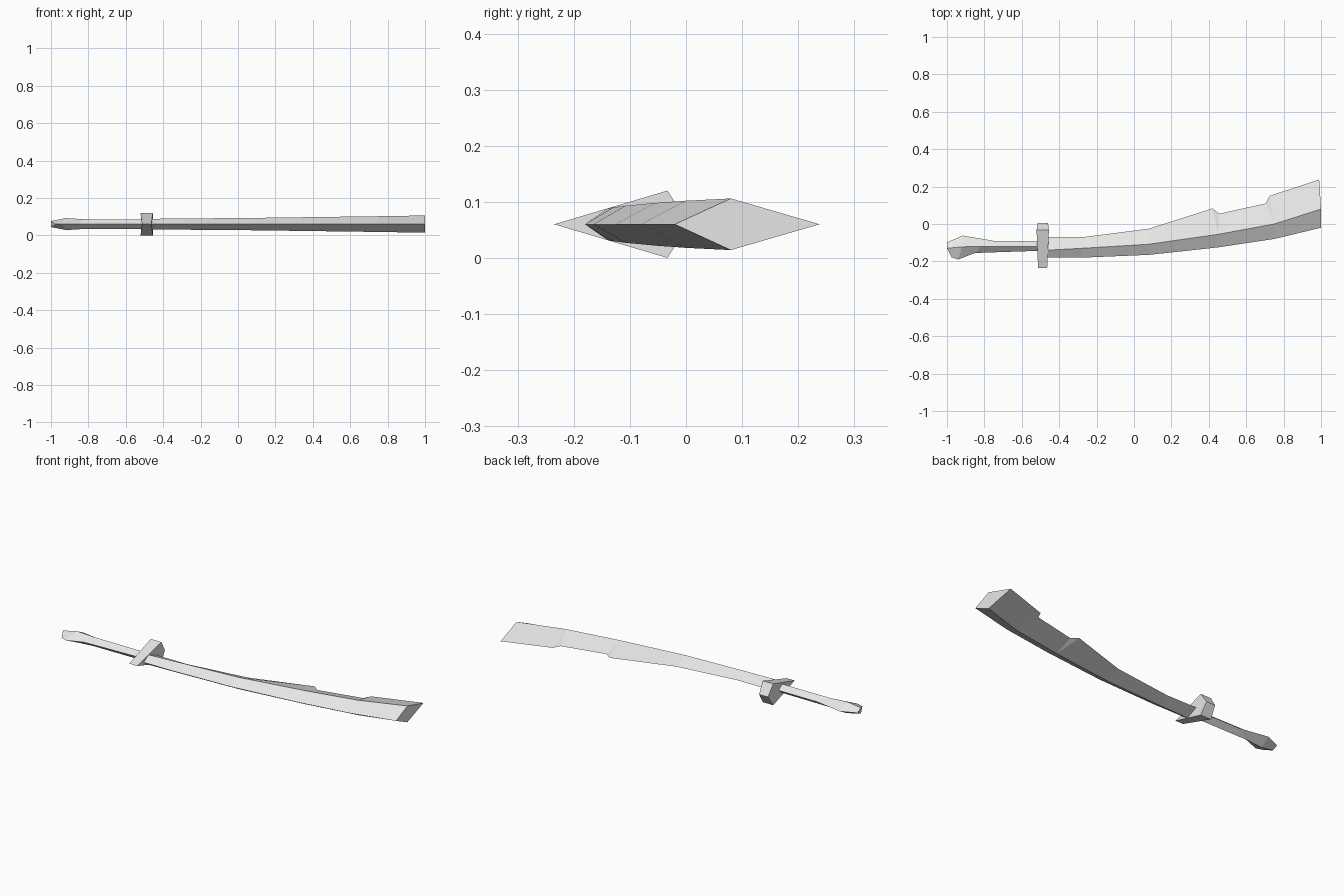
import bpy
import bmesh

cube = bpy.data.objects.get("Cube")
if cube:
    bpy.data.objects.remove(cube)

MID = 0.06  # height of the flat centre plane

steel = bpy.data.materials.new("light_grey")
steel.use_nodes = True
grey = (0.8, 0.8, 0.8, 1)
steel.diffuse_color = grey
steel.node_tree.nodes["Principled BSDF"].inputs["Base Color"].default_value = grey


def diamond_loft(name, stations):
    """Skin diamond sections: front edge, ridge, back edge (x, y) and half thickness."""
    bm = bmesh.new()
    rings = []
    for front, ridge, back, half in stations:
        points = [(*front, MID), (*ridge, MID + half), (*back, MID), (*ridge, MID - half)]
        rings.append([bm.verts.new(p) for p in points])
    for a, b in zip(rings, rings[1:]):
        for i in range(4):
            j = (i + 1) % 4
            bm.faces.new((a[i], a[j], b[j], b[i]))
    bm.faces.new(rings[0])
    bm.faces.new(rings[-1][::-1])
    # merge the stations that share a ridge, leaving triangles at the notches
    bmesh.ops.remove_doubles(bm, verts=bm.verts, dist=0.0005)
    bmesh.ops.recalc_face_normals(bm, faces=bm.faces)
    mesh = bpy.data.meshes.new(name)
    bm.to_mesh(mesh)
    bm.free()
    mesh.materials.append(steel)
    obj = bpy.data.objects.new(name, mesh)
    bpy.context.collection.objects.link(obj)
    return obj


# Curved blade with two notches along the back edge
diamond_loft("blade", [
    ((-0.47, -0.18), (-0.47, -0.14), (-0.47, -0.07), 0.028),
    ((-0.28, -0.18), (-0.28, -0.13), (-0.27, -0.07), 0.03),
    ((0.08, -0.165), (0.08, -0.108), (0.08, -0.025), 0.033),
    ((0.45, -0.125), (0.45, -0.055), (0.42, 0.083), 0.038),
    ((0.45, -0.125), (0.45, -0.055), (0.455, 0.055), 0.038),
    ((0.75, -0.08), (0.75, 0.0), (0.705, 0.11), 0.042),
    ((0.75, -0.08), (0.75, 0.0), (0.725, 0.15), 0.042),
    ((1.0, -0.02), (1.0, 0.08), (0.99, 0.238), 0.046),
])

# Grip flaring into the pommel
diamond_loft("handle", [
    ((-0.975, -0.178), (-1.0, -0.13), (-1.0, -0.098), 0.016),
    ((-0.94, -0.19), (-0.92, -0.122), (-0.915, -0.062), 0.032),
    ((-0.85, -0.155), (-0.82, -0.12), (-0.75, -0.09), 0.026),
    ((-0.5, -0.143), (-0.5, -0.12), (-0.5, -0.09), 0.025),
])

# Kite-shaped crossguard, a little wider at its upper and lower corners
diamond_loft("guard", [
    ((-0.513, -0.235), (-0.521, -0.033), (-0.515, 0.006), 0.06),
    ((-0.464, -0.235), (-0.455, -0.033), (-0.46, 0.006), 0.06),
])
